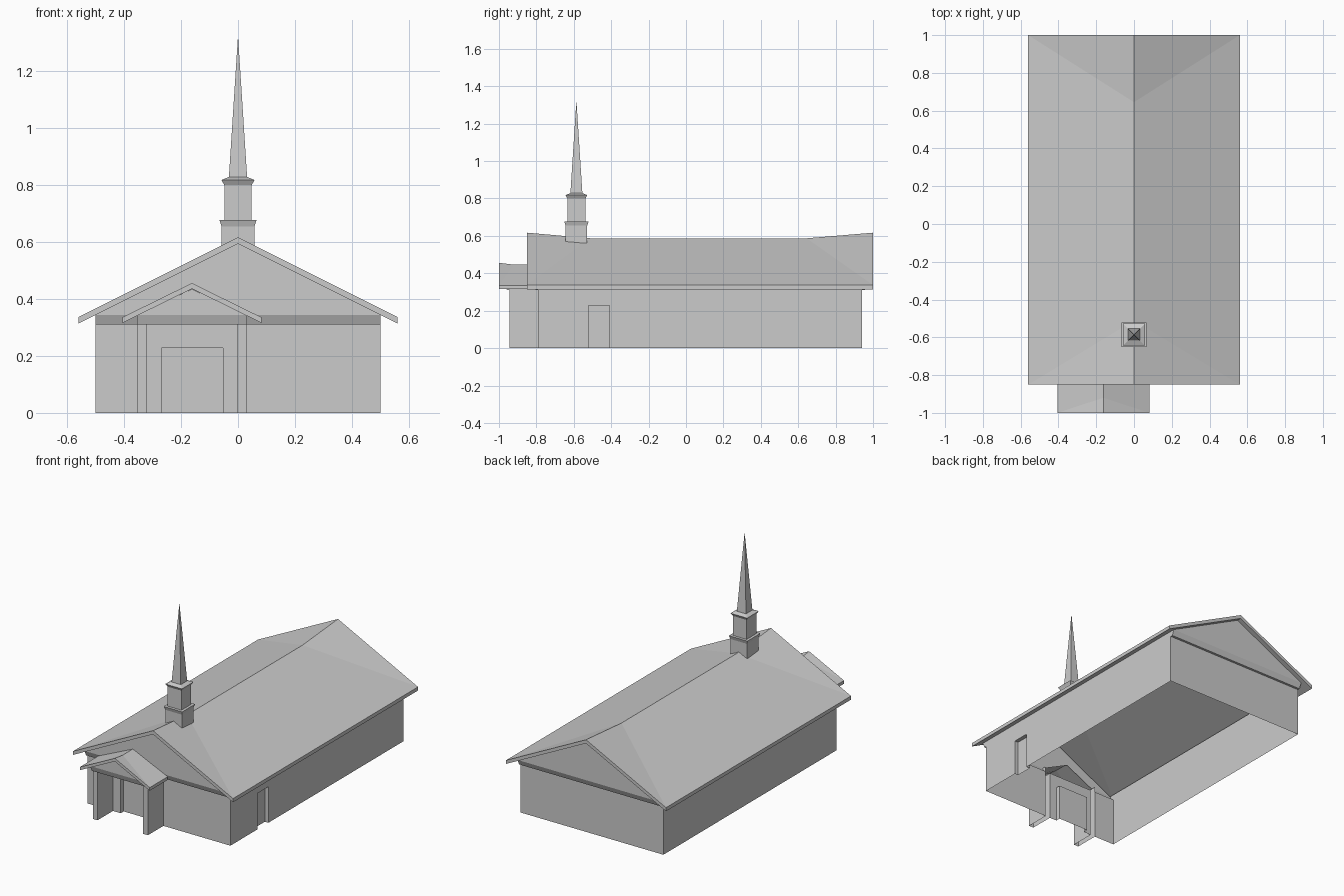
import bpy
import bmesh

if "Cube" in bpy.data.objects:
    bpy.data.objects.remove(bpy.data.objects["Cube"])

grey = bpy.data.materials.new("plain_grey")
grey.diffuse_color = (0.6, 0.6, 0.6, 1)
grey.use_nodes = True
grey.node_tree.nodes["Principled BSDF"].inputs["Base Color"].default_value = grey.diffuse_color


def make(name, verts, faces, fix=True):
    """Mesh object from small vertex and face lists, normals made consistent."""
    me = bpy.data.meshes.new(name)
    me.from_pydata(verts, [], faces)
    if fix:
        bm = bmesh.new()
        bm.from_mesh(me)
        bmesh.ops.remove_doubles(bm, verts=bm.verts, dist=0.0001)
        bmesh.ops.recalc_face_normals(bm, faces=bm.faces)
        bm.to_mesh(me)
        bm.free()
    me.materials.append(grey)
    ob = bpy.data.objects.new(name, me)
    bpy.context.collection.objects.link(ob)
    return ob


def wall(name, xa, ya, xb, yb, h):
    """Plain wall; runs counter-clockwise round the plan so it faces outward."""
    make(name, [(xa, ya, 0), (xb, yb, 0), (xb, yb, h), (xa, ya, h)], [(0, 1, 2, 3)], False)


def door_wall(name, place, a, b, d0, d1, door_h, wall_h, depth):
    """Wall with a recessed door; place(u, depth, z) maps wall space to the world."""
    outline = [(a, 0), (d0, 0), (d0, door_h), (d1, door_h), (d1, 0),
               (b, 0), (b, wall_h), (a, wall_h)]
    v = [place(u, 0, z) for u, z in outline]
    v += [place(u, depth, z) for u, z in outline[1:5]]
    make(name, v, [tuple(range(8)), (8, 9, 10, 11),
                   (1, 8, 9, 2), (2, 9, 10, 3), (3, 10, 11, 4)], False)


def gable_roof(name, cx, half, eave, ridge, t, wall_half, gables):
    """Roof shell with kicked-up ridge ends, fascia, and a soffit outside the walls."""
    y0, y1 = ridge[0][0], ridge[-1][0]
    under, slope = ridge[0][1] - t, (ridge[0][1] - eave) / half
    two = len(gables) == 2
    verts, faces = [], []

    def add(*pts):
        faces.append(tuple(range(len(verts), len(verts) + len(pts))))
        verts.extend(pts)

    R = [(cx, y, z) for y, z in ridge]
    for s in (-1, 1):
        def low(d, y):
            return (cx + s * d, y, under - slope * d)
        e0, e1 = (cx + s * half, y0, eave), (cx + s * half, y1, eave)
        # slopes
        add(e0, R[0], R[1])
        add(e0, R[1], R[2], e1)
        if two:
            add(e1, R[2], R[3])
        # fascia boards
        add(e0, e1, low(half, y1), low(half, y0))
        add(e0, R[0], low(0, y0), low(half, y0))
        if two:
            add(e1, R[3], low(0, y1), low(half, y1))
        # soffit running under the eave and gable overhangs
        g = gables[0]
        soffit = [low(half, y0), low(0, y0), low(0, g), low(wall_half, g)]
        if two:
            g = gables[1]
            soffit += [low(wall_half, g), low(0, g), low(0, y1)]
        else:
            soffit.append(low(wall_half, y1))
        add(*soffit, low(half, y1))
    make(name, verts, faces)


def gable_end(name, x0, x1, wall_y, out, z0, z1, apex, spans, hole=()):
    """Open gable face over a cornice; spans are the x ranges that have a cornice."""
    f = wall_y + out
    v = [(x0, f, z1), ((x0 + x1) / 2, f, apex), (x1, f, z1)]
    v += [(x, f, z) for x, z in hole]
    faces = [tuple(range(len(v)))]
    for a, b in spans:
        n = len(v)
        for x in (a, b):
            v += [(x, wall_y, z0), (x, wall_y + out / 2, z0), (x, f, z1), (x, wall_y, z1)]
        faces += [(n, n + 1, n + 5, n + 4), (n + 1, n + 2, n + 6, n + 5),
                  (n, n + 1, n + 2, n + 3), (n + 4, n + 5, n + 6, n + 7)]
    make(name, v, faces)


W, F, B = 0.5, -0.79, 0.94          # hall half width, front and back
Z0, Z1 = 0.31, 0.344                # cornice bottom and top
PX, PW, PF = -0.162, 0.193, -0.945  # porch centre, half width, front
P0, P1, T = PX - PW, PX + PW, 0.033

# Hall walls, open underneath and up to the roof
door_wall("front_wall", lambda u, d, z: (u, F + d, z), P0 + T, P1 - T, -0.268, -0.053, 0.228, Z0, 0.03)
wall("front_wall_left", -W, F, P0, F, Z0)
wall("front_wall_right", P1, F, W, F, Z0)
door_wall("right_wall", lambda u, d, z: (W - d, u, z), F, B, -0.52, -0.41, 0.228, Z1, 0.025)
wall("back_wall", W, B, -W, B, Z0)
wall("left_wall", -W, B, -W, F, Z1)

# Main roof and gable ends
gable_roof("main_roof", 0, 0.56, 0.337,
           [(-0.85, 0.617), (-0.51, 0.587), (0.645, 0.587), (1.0, 0.617)],
           0.023, W, (F - 0.03, B + 0.03))
gable_end("front_gable", -W, W, F, -0.03, Z0, Z1, 0.594, [(-W, P0), (P1, W)],
          [(P1, Z1), (PX, 0.437), (P0, Z1)])
gable_end("back_gable", -W, W, B, 0.03, Z0, Z1, 0.594, [(-W, W)])

# Porch: two hollow side panels, ceiling, gable and small roof
for name, a in (("porch_left_panel", P0), ("porch_right_panel", P1 - T)):
    plan = [(a, F), (a, PF), (a + T, PF), (a + T, F)]
    make(name, [(x, y, z) for z in (0, Z0) for x, y in plan],
         [(i, i + 1, i + 5, i + 4) for i in range(3)], False)
make("porch_ceiling", [(P0 + T, PF, Z0), (P0 + T, F, Z0), (P1 - T, F, Z0), (P1 - T, PF, Z0)],
     [(0, 1, 2, 3)], False)
for name, x in (("porch_left_side", P0), ("porch_right_side", P1)):
    make(name, [(x, PF, Z0), (x, F, Z0), (x, F, Z1), (x, PF, Z1)], [(0, 1, 2, 3)], False)
gable_end("porch_gable", P0, P1, PF, -0.025, Z0, Z1, 0.435, [(P0, P1)])
gable_roof("porch_roof", PX, 0.244, 0.336,
           [(-1.0, 0.456), (-0.92, 0.446), (F - 0.03, 0.446)], 0.02, PW, (PF - 0.025,))

# Steeple: square rings (half width, height) rising to a point
rings = [(0.058, 0.56), (0.058, 0.655), (0.065, 0.677), (0.048, 0.677), (0.048, 0.8),
         (0.058, 0.818), (0.034, 0.828), (0.032, 0.828)]
verts = [(sx * r, -0.586 + sy * r, z) for r, z in rings
         for sx, sy in ((-1, -1), (1, -1), (1, 1), (-1, 1))]
faces = [(4 * j + i, 4 * j + (i + 1) % 4, 4 * j + 4 + (i + 1) % 4, 4 * j + 4 + i)
         for j in range(len(rings) - 1) for i in range(4)]
top = len(verts)
verts.append((0, -0.586, 1.325))
faces += [(top - 4 + i, top - 4 + (i + 1) % 4, top) for i in range(4)]
make("steeple", verts, faces)
